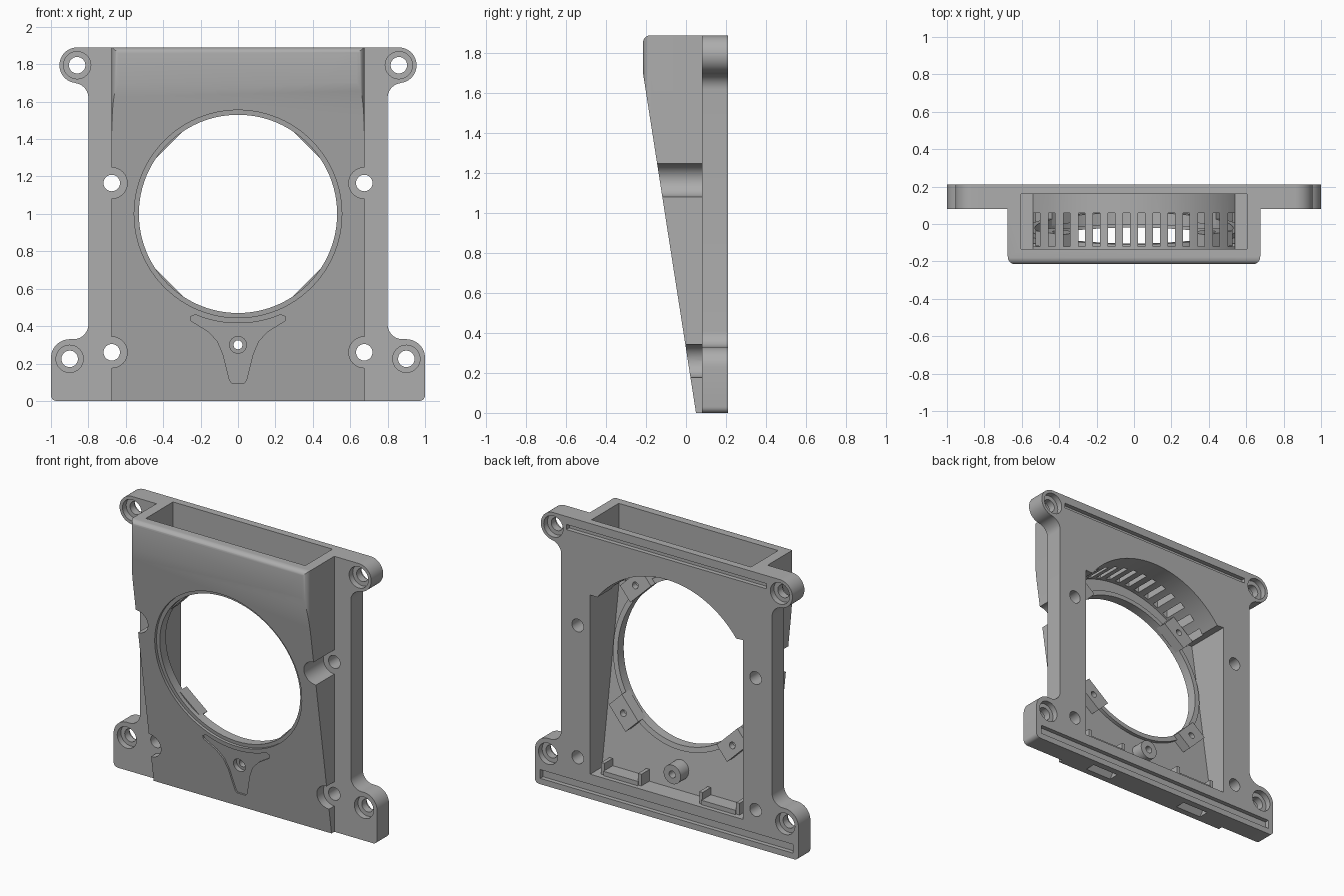
import bpy, bmesh
from math import cos, sin, radians

if "Cube" in bpy.data.objects:
    bpy.data.objects.remove(bpy.data.objects["Cube"], do_unlink=True)

grey = bpy.data.materials.new("plain_grey")
grey.use_nodes = True
colour = (0.42, 0.42, 0.42, 1)
grey.diffuse_color = colour
grey.node_tree.nodes["Principled BSDF"].inputs["Base Color"].default_value = colour

TOP = 1.89
HUB = 1.0       # height of the fan opening's centre


def arc(cx, cz, r, a0, a1, n=12):
    angles = [radians(a0 + (a1 - a0) * i / n) for i in range(n + 1)]
    return [(cx + r * cos(a), cz + r * sin(a)) for a in angles]


def circle(cx, cz, r, n=32):
    return arc(cx, cz, r, 0, 360, n)[:-1]


def rect(x0, x1, z0, z1):
    return [(x0, z0), (x1, z0), (x1, z1), (x0, z1)]


def mirrored(half):
    return half + [(-x, z) for x, z in reversed(half)]


def prism(name, shapes, start, end):
    """Solid between two mappings of each closed 2D outline."""
    bm = bmesh.new()
    for outline in shapes:
        a = [bm.verts.new(start(*p)) for p in outline]
        b = [bm.verts.new(end(*p)) for p in outline]
        bm.faces.new(a)
        bm.faces.new(b[::-1])
        for i in range(len(a)):
            j = (i + 1) % len(a)
            bm.faces.new((a[j], a[i], b[i], b[j]))
    bmesh.ops.recalc_face_normals(bm, faces=bm.faces)
    mesh = bpy.data.meshes.new(name)
    bm.to_mesh(mesh)
    bm.free()
    ob = bpy.data.objects.new(name, mesh)
    bpy.context.collection.objects.link(ob)
    return ob


def slope(offset):
    """Plane parallel to the leaning front face."""
    return lambda z: 0.05 - 0.156 * z + offset


def slab(name, shapes, y0, y1):
    """Front outlines (x, z) run from y0 to y1; either may be a slope."""
    at = lambda y: (lambda x, z: (x, y(z) if callable(y) else y, z))
    return prism(name, shapes, at(y0), at(y1))


def across(name, outline, x0, x1):
    return prism(name, [outline], lambda y, z: (x0, y, z), lambda y, z: (x1, y, z))


def combine(target, tool, operation="DIFFERENCE"):
    mod = target.modifiers.new("combine", "BOOLEAN")
    mod.solver = "EXACT"
    mod.operation = operation
    mod.object = tool
    bpy.context.view_layer.objects.active = target
    bpy.ops.object.modifier_apply(modifier=mod.name)
    bpy.data.objects.remove(tool, do_unlink=True)


def finish(ob):
    ob.data.materials.clear()
    ob.data.materials.append(grey)
    bpy.ops.object.select_all(action="DESELECT")
    ob.select_set(True)
    bpy.context.view_layer.objects.active = ob
    bpy.ops.object.shade_smooth_by_angle(angle=radians(30))


# Flanged mounting plate with ears and feet
half = (arc(0.97, 0.03, 0.03, -90, 0, 5) + arc(0.9, 0.23, 0.1, 0, 90)
        + arc(0.88, 0.41, 0.08, 270, 180) + arc(0.88, 1.62, 0.08, 180, 90)
        + arc(0.86, 1.795, 0.095, -90, 90, 24))
housing = slab("fan_duct_housing", [mirrored(half)], 0.08, 0.21)

# Wedge-shaped body: side profile trimmed by a round-cornered plan
side = ([(0.12, 0), (0.05, 0), (-0.215, 1.70)]
        + arc(-0.18, TOP - 0.035, 0.035, 180, 90, 6) + [(0.12, TOP)])
body = across("body", side, -0.8, 0.8)
plan = mirrored([(0.675, 0.3)] + arc(0.635, -0.175, 0.04, 0, -90, 8))
combine(body, prism("plan", [plan], lambda x, y: (x, y, -0.1),
                    lambda x, y: (x, y, 2)), "INTERSECT")

# Scallops in the body's sides for the flange bolts
bolts = [(s * 0.675, z) for s in (-1, 1) for z in (0.26, 1.165)]
combine(body, slab("scallops", [circle(x, z, 0.083) for x, z in bolts], -0.4, 0.08))
combine(housing, body, "UNION")

# Rear cavity with an arched top
cavity = [(-0.58, 0.17), (0.58, 0.17), (0.58, 1.4)] \
    + arc(0, HUB, 0.66, 37, 143, 40) + [(-0.58, 1.4)]
combine(housing, slab("cavity", [cavity], slope(0.06), 0.3))

# Open duct above the arch
duct = slab("duct", [rect(-0.605, 0.605, 1.46, 2)], -0.135, 0.16)
combine(duct, slab("arch", [circle(0, HUB, 0.71, 96)], -0.4, 0.4))
combine(housing, duct)

# Row of vents through the arch
vents = [rect(x - 0.018, x + 0.018, 1.38, 1.76)
         for x in (0.04 + 0.08 * i for i in range(-7, 7))]
combine(housing, slab("vents", vents, -0.12, 0.06))

# Lip and screw post behind the front wall
combine(housing, slab("lip", [circle(0, HUB, 0.565, 96)], slope(0.04), slope(0.085)), "UNION")
combine(housing, slab("post", [circle(0, 0.3, 0.065)], slope(0.04), 0.15), "UNION")

# Fan opening with a stepped front rim
combine(housing, slab("rim", [circle(0, HUB, 0.555, 96)], -0.4, slope(0.02)))
combine(housing, slab("opening", [circle(0, HUB, 0.53, 96)], -0.4, 0.1))

# Shallow three-pointed recess and its screw hole
recess = mirrored(arc(0, HUB, 0.585, 270, 293, 8)[1:]
                  + [(0.255, 0.45), (0.25, 0.428), (0.16, 0.372), (0.11, 0.32),
                     (0.08, 0.25), (0.045, 0.11), (0.033, 0.095)])
combine(housing, slab("recess", [recess], -0.4, slope(0.012)))
combine(housing, slab("screw_head", [circle(0, 0.3, 0.045)], -0.4, slope(0.045)))
combine(housing, slab("screw_hole", [circle(0, 0.3, 0.024)], -0.4, 0.4))

# Bolt holes, with counterbores on the ears and feet
corners = [(s * x, z) for s in (-1, 1) for x, z in ((0.86, 1.795), (0.9, 0.225))]
combine(housing, slab("holes", [circle(x, z, 0.044) for x, z in bolts + corners], -0.4, 0.4))
for y0, y1 in ((0, 0.12), (0.17, 0.3)):
    combine(housing, slab("bores", [circle(x, z, 0.073) for x, z in corners], y0, y1))

# Long grooves in the back
combine(housing, slab("grooves", [rect(-0.76, 0.76, 1.80, 1.835),
                                  rect(-0.96, 0.96, 0.04, 0.1)], 0.18, 0.3))

# Sloped pockets in the underside
for s in (-1, 1):
    wedge = [(0.085, -0.01), (0.165, -0.01), (0.165, 0.09)]
    combine(housing, across("pocket", wedge, s * 0.28, s * 0.48))
finish(housing)

# Fan lugs around the opening
for angle in (45, 135, 225, 315):
    c, s = cos(radians(angle)), sin(radians(angle))
    turned = [(c * u - s * v, HUB + s * u + c * v)
              for u, v in rect(0.52, 0.645, -0.1, 0.1)]
    lug = slab("fan_lug", [turned], slope(0.05), slope(0.13))
    combine(lug, slab("lug_hole", [circle(0.585 * c, HUB + 0.585 * s, 0.022, 20)],
                      slope(0.09), 0.4))
    finish(lug)

# Clips on the cavity floor
for s in (-1, 1):
    finish(across("clip_base", rect(0.08, 0.18, 0.16, 0.2), s * 0.24, s * 0.5))
    for x in (0.22, 0.5):
        finish(across("clip_tab", rect(0.08, 0.17, 0.16, 0.25), s * x, s * (x + 0.025)))
